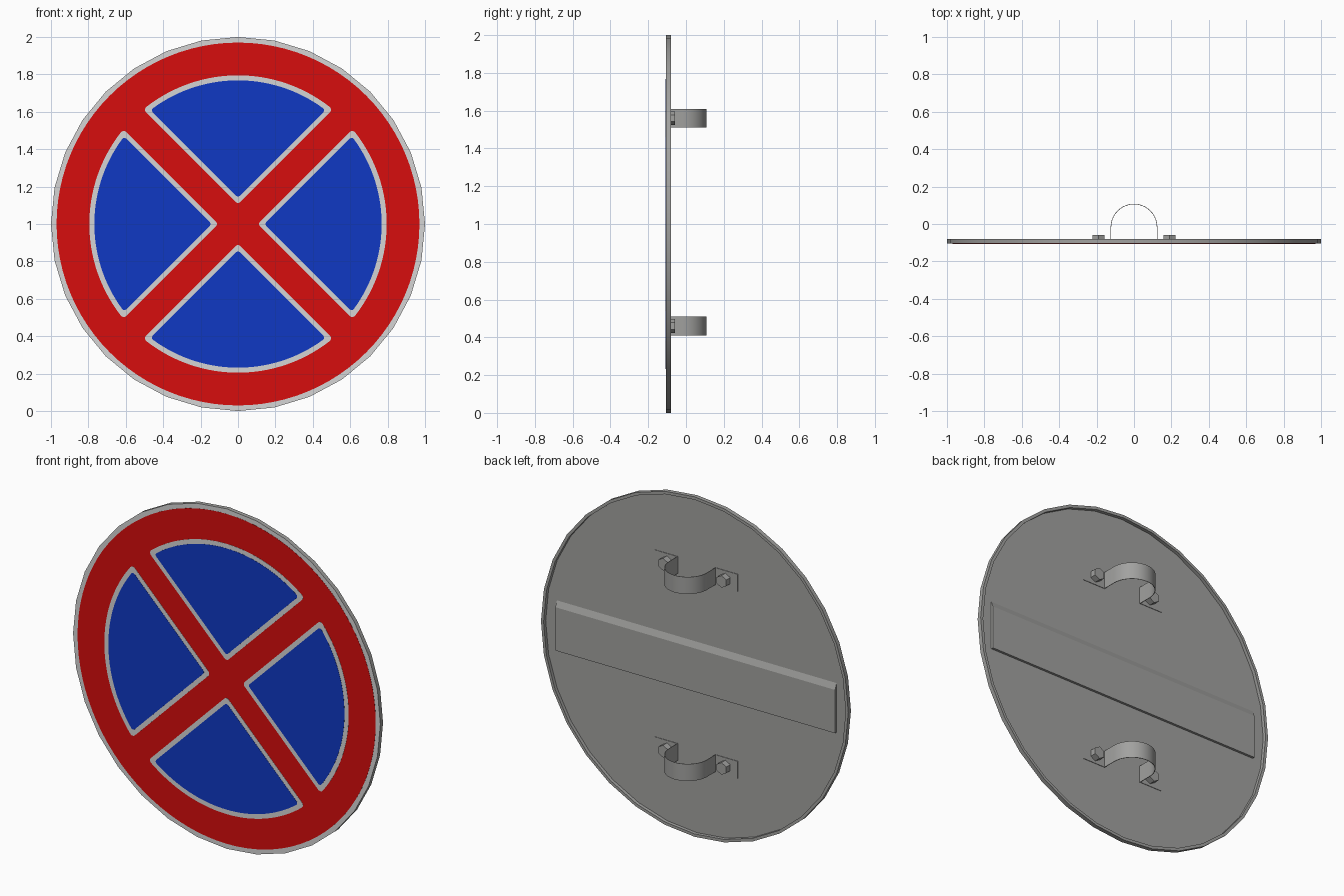
import bpy, bmesh
from math import sin, cos, asin, pi, radians, sqrt
from mathutils import Vector, Matrix

if "Cube" in bpy.data.objects:
    bpy.data.objects.remove(bpy.data.objects["Cube"])


def material(name, rgb):
    m = bpy.data.materials.new(name)
    m.use_nodes = True
    color = (*rgb, 1)
    m.diffuse_color = color
    m.node_tree.nodes["Principled BSDF"].inputs["Base Color"].default_value = color
    return m


WHITE = material("white_paint", (0.66, 0.66, 0.66))
RED = material("red_paint", (0.68, 0.004, 0.004))
BLUE = material("blue_paint", (0.005, 0.04, 0.55))
METAL = material("grey_metal", (0.36, 0.36, 0.35))

CENTRE = Vector((0, 0, 1))
FRONT, BACK, REAR_PANEL = -0.105, -0.08, -0.1


def finish(name, bm, *mats, smooth=False):
    bmesh.ops.recalc_face_normals(bm, faces=bm.faces)
    mesh = bpy.data.meshes.new(name)
    bm.to_mesh(mesh)
    bm.free()
    for m in mats:
        mesh.materials.append(m)
    ob = bpy.data.objects.new(name, mesh)
    bpy.context.collection.objects.link(ob)
    if smooth:
        bpy.ops.object.select_all(action='DESELECT')
        ob.select_set(True)
        bpy.context.view_layer.objects.active = ob
        bpy.ops.object.shade_smooth_by_angle(angle=radians(30))
    return ob


def prism(name, points, offset, mat, **kw):
    """Extrude a closed outline along a vector."""
    bm = bmesh.new()
    face = bm.faces.new([bm.verts.new(p) for p in points])
    ext = bmesh.ops.extrude_face_region(bm, geom=[face], use_keep_orig=True)
    verts = [v for v in ext["geom"] if isinstance(v, bmesh.types.BMVert)]
    bmesh.ops.translate(bm, verts=verts, vec=offset)
    return finish(name, bm, mat, **kw)


def arc(cx, cz, r, a0, a1, n):
    return [(cx + r * cos(a0 + (a1 - a0) * i / n), cz + r * sin(a0 + (a1 - a0) * i / n))
            for i in range(n + 1)]


def plate(name, outline, y, mat):
    """Thin painted plate on the sign face."""
    pts = [CENTRE + Vector((x, y, z)) for x, z in outline]
    return prism(name, pts, (0, FRONT - y, 0), mat)


def sector(theta, radius, gap, r):
    """Quarter sector set back from the cross by gap, with rounded corners."""
    reach = radius - r
    half = pi / 4 - asin((gap + r) / reach)
    a0, a1 = theta - half, theta + half
    tip = (gap + r) * sqrt(2)
    side = pi * 3 / 4
    pts = arc(reach * cos(a0), reach * sin(a0), r, theta - side, a0, 5)
    pts += arc(0, 0, radius, a0, a1, 32)[1:-1]
    pts += arc(reach * cos(a1), reach * sin(a1), r, a1, theta + side, 5)
    pts += arc(tip * cos(theta), tip * sin(theta), r, theta + side, theta + side + pi / 2, 5)
    return pts


# Shallow dish with a lip around the back
bm = bmesh.new()
profile = [(0, FRONT), (1, FRONT), (1, BACK), (0.983, BACK), (0.983, REAR_PANEL), (0, REAR_PANEL)]
verts = [bm.verts.new((r, y, 0)) for r, y in profile]
edges = [bm.edges.new(pair) for pair in zip(verts, verts[1:])]
bmesh.ops.spin(bm, geom=verts + edges, cent=(0, 0, 0), axis=(0, 1, 0), angle=2 * pi, steps=32)
bmesh.ops.remove_doubles(bm, verts=bm.verts, dist=0.0005)
bmesh.ops.translate(bm, verts=bm.verts, vec=CENTRE)
bmesh.ops.recalc_face_normals(bm, faces=bm.faces)
for f in bm.faces:
    f.material_index = 1 if f.normal.y < -0.9 else 0
finish("sign_dish", bm, METAL, WHITE, smooth=True)

# Painted face
plate("red_disc", arc(0, 0, 0.97, 0, 2 * pi, 96)[:-1], FRONT - 0.001, RED)
for i, side in enumerate(("left", "top", "right", "bottom")):
    plate(side + "_white_border", sector(i * pi / 2, 0.795, 0.074, 0.02), FRONT - 0.002, WHITE)
    plate(side + "_blue_field", sector(i * pi / 2, 0.768, 0.1, 0.014), FRONT - 0.003, BLUE)

# Horizontal stiffener with a sloped top edge
rail = [(REAR_PANEL, 0.85), (-0.086, 0.85), (-0.086, 1.105), (REAR_PANEL, 1.14)]
prism("stiffener_rail", [(-0.91, y, z) for y, z in rail], (1.82, 0, 0), METAL)

# Pole clamps with hex bolts
R, T, TAB_Y = 0.125, 0.003, -0.098
RING_Y = 0.108 - R
for label, z in (("upper", 1.56), ("lower", 0.46)):
    outer = [(0.27, TAB_Y + T), (R, TAB_Y + T)] + arc(0, RING_Y, R, 0, pi, 20)
    outer += [(-R, TAB_Y + T), (-0.27, TAB_Y + T)]
    inner = [(-0.27, TAB_Y), (T - R, TAB_Y)] + arc(0, RING_Y, R - T, pi, 0, 20)
    inner += [(R - T, TAB_Y), (0.27, TAB_Y)]
    prism(label + "_clamp", [(x, y, z - 0.05) for x, y in outer + inner],
          (0, 0, 0.1), METAL, smooth=True)
    for side, x in (("left", 0.19), ("right", -0.19)):
        hexagon = arc(x, z, 0.036, pi / 6, pi / 6 + 2 * pi, 6)[:-1]
        prism(f"{label}_{side}_bolt", [(px, TAB_Y, pz) for px, pz in hexagon],
              (0, 0.04, 0), METAL)
